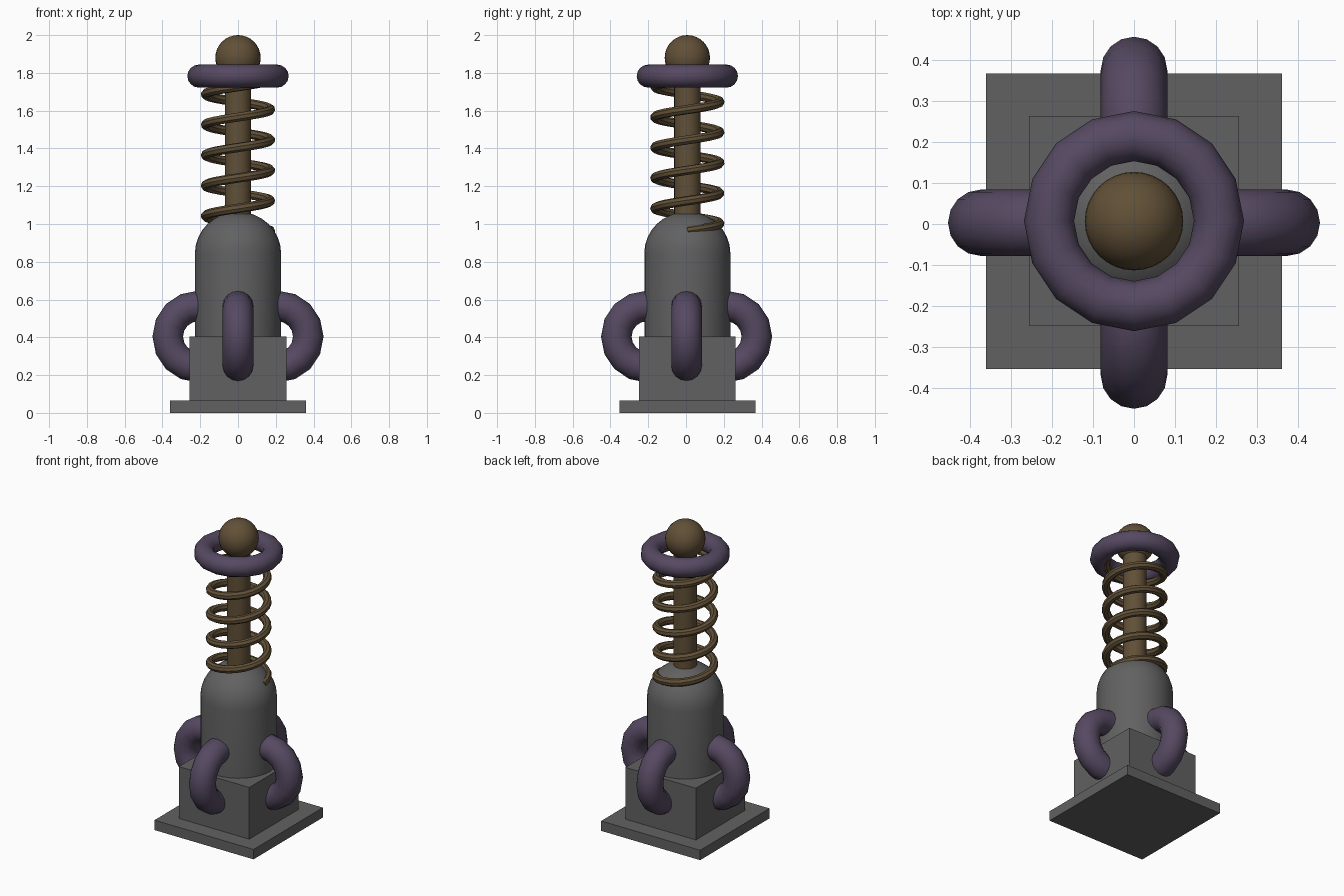
import bpy, bmesh
from math import pi, sin, cos, radians
from mathutils import Vector

if "Cube" in bpy.data.objects:
    bpy.data.objects.remove(bpy.data.objects["Cube"])

Y0 = 0.007  # shared axis of the stacked parts


def material(name, rgb):
    m = bpy.data.materials.new(name)
    m.diffuse_color = (*rgb, 1)
    m.use_nodes = True
    m.node_tree.nodes["Principled BSDF"].inputs["Base Color"].default_value = m.diffuse_color
    return m


GREY = material("dark_grey", (0.12, 0.12, 0.12))
BROWN = material("brown", (0.12, 0.08, 0.038))
PURPLE = material("purple", (0.092, 0.066, 0.12))


def finish(name, mat, smooth=True):
    ob = bpy.context.object
    ob.name = name
    ob.data.materials.append(mat)
    if smooth:
        bpy.ops.object.shade_smooth_by_angle(angle=radians(40))
    return ob


def box(name, half, z0, z1):
    bpy.ops.mesh.primitive_cube_add(size=1, location=(0, Y0, (z0 + z1) / 2))
    bpy.context.object.scale = (2 * half, 2 * half, z1 - z0)
    bpy.ops.object.transform_apply(location=False, rotation=False, scale=True)
    finish(name, GREY, False)


def torus(name, loc, rot, major, minor):
    bpy.ops.mesh.primitive_torus_add(location=loc, rotation=rot, major_radius=major,
                                     minor_radius=minor, major_segments=16, minor_segments=16)
    finish(name, PURPLE)


# square foot
box("base_plate", 0.36, 0, 0.065)
box("base_block", 0.256, 0.065, 0.405)

# domed body, turned from a profile
profile = [(0, 0.38), (0.228, 0.38), (0.228, 0.845)]
profile += [(0.228 * cos(a), 0.845 + 0.22 * sin(a)) for a in [pi / 2 * i / 8 for i in range(1, 8)]]
profile.append((0, 1.065))
bm = bmesh.new()
verts = [bm.verts.new((r, 0, z)) for r, z in profile]
edges = [bm.edges.new(p) for p in zip(verts, verts[1:])]
bmesh.ops.spin(bm, geom=verts + edges, cent=(0, 0, 0), axis=(0, 0, 1), angle=2 * pi, steps=32)
bmesh.ops.remove_doubles(bm, verts=bm.verts, dist=1e-4)
bmesh.ops.recalc_face_normals(bm, faces=bm.faces)
mesh = bpy.data.meshes.new("body")
bm.to_mesh(mesh)
bm.free()
body = bpy.data.objects.new("body", mesh)
body.location.y = Y0
bpy.context.collection.objects.link(body)
bpy.ops.object.select_all(action='DESELECT')
body.select_set(True)
bpy.context.view_layer.objects.active = body
finish("domed_body", GREY)

# four handle rings half sunk in the body
for i, side in enumerate(("right", "back", "left", "front")):
    a = i * pi / 2
    torus(side + "_handle", (0.21 * cos(a), 0.003 + 0.21 * sin(a), 0.404), (pi / 2, 0, a), 0.162, 0.081)

# central rod and ball tip
bpy.ops.mesh.primitive_cylinder_add(vertices=24, radius=0.07, depth=0.87, location=(0, Y0, 1.435))
finish("rod", BROWN)
bpy.ops.mesh.primitive_uv_sphere_add(segments=32, ring_count=16, radius=0.12, location=(0, Y0, 1.88))
finish("ball_tip", BROWN)

# collar ring floating around the rod
torus("collar_ring", (0, Y0, 1.783), (0, 0, 0), 0.207, 0.061)

# coil spring: five turns
TURNS, STEPS = 5, 24
curve = bpy.data.curves.new("spring", 'CURVE')
curve.dimensions = '3D'
curve.bevel_depth = 0.025
curve.bevel_resolution = 2
curve.use_fill_caps = True
spline = curve.splines.new('POLY')
spline.points.add(TURNS * STEPS)
for i, p in enumerate(spline.points):
    a = 2 * pi * i / STEPS
    p.co = (0.172 * cos(a), 0.172 * sin(a), 0.962 + 0.161 * i / STEPS, 1)
spring = bpy.data.objects.new("spring", curve)
spring.location.y = Y0
bpy.context.collection.objects.link(spring)
bpy.ops.object.select_all(action='DESELECT')
spring.select_set(True)
bpy.context.view_layer.objects.active = spring
bpy.ops.object.convert(target='MESH')
finish("coil_spring", BROWN)
